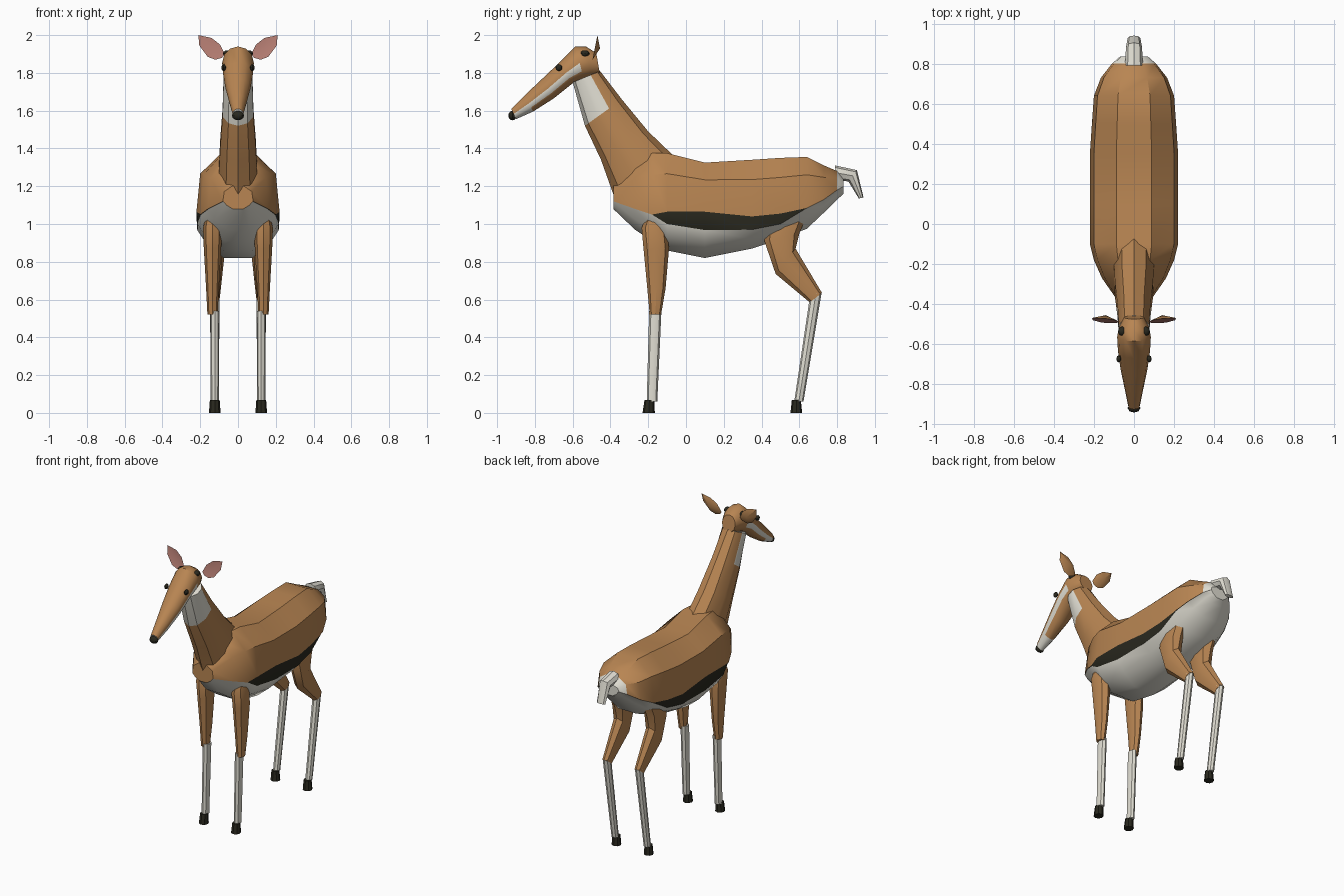
import bpy, bmesh, math
from mathutils import Vector

cube = bpy.data.objects.get("Cube")
if cube:
    bpy.data.objects.remove(cube)


def material(name, *rgb):
    mat = bpy.data.materials.new(name)
    mat.use_nodes = True
    mat.diffuse_color = (*rgb, 1)
    shader = next(n for n in mat.node_tree.nodes if n.type == 'BSDF_PRINCIPLED')
    shader.inputs["Base Color"].default_value = (*rgb, 1)
    shader.inputs["Roughness"].default_value = 0.9
    return mat


TAN, WHITE, DARK, PINK = range(4)
MATERIALS = [material("tan_coat", 0.48, 0.235, 0.085), material("white_coat", 0.75, 0.73, 0.65),
             material("dark_brown", 0.022, 0.021, 0.013), material("inner_ear_pink", 0.45, 0.2, 0.165)]
SIDES = (("left", 1), ("right", -1))


def finish(name, bm, angle=35):
    """Turn a bmesh into a shaded object."""
    bmesh.ops.remove_doubles(bm, verts=bm.verts, dist=0.0005)
    bmesh.ops.recalc_face_normals(bm, faces=bm.faces)
    mesh = bpy.data.meshes.new(name)
    bm.to_mesh(mesh)
    bm.free()
    for mat in MATERIALS:
        mesh.materials.append(mat)
    obj = bpy.data.objects.new(name, mesh)
    bpy.context.collection.objects.link(obj)
    bpy.ops.object.select_all(action='DESELECT')
    obj.select_set(True)
    bpy.context.view_layer.objects.active = obj
    bpy.ops.object.shade_smooth_by_angle(angle=math.radians(angle))
    return obj


def loft(name, rings, paint, angle=35):
    """Skin closed rings of points; paint(segment, strip) picks the colour."""
    bm = bmesh.new()
    loops = [[bm.verts.new(p) for p in ring] for ring in rings]
    count = len(loops[0])
    for i, (a, b) in enumerate(zip(loops, loops[1:])):
        for j in range(count):
            k = (j + 1) % count
            bm.faces.new((a[j], a[k], b[k], b[j])).material_index = paint(i, j)
    bm.faces.new(loops[0]).material_index = paint(0, 0)
    bm.faces.new(loops[-1]).material_index = paint(len(rings) - 2, 0)
    return finish(name, bm, angle)


def tube(name, sections, paint, x=0, sides=8):
    """Loft ellipses, each given by its front and back points and half width."""
    rings = []
    for y0, z0, y1, z1, width in sections:
        mid = Vector((x, (y0 + y1) / 2, (z0 + z1) / 2))
        half = Vector((0, (y0 - y1) / 2, (z0 - z1) / 2))
        turns = [math.tau * j / sides for j in range(sides)]
        rings.append([mid + half * math.cos(t) + Vector((width * math.sin(t), 0, 0)) for t in turns])
    return loft(name, rings, paint)


def ball(name, location, size):
    bm = bmesh.new()
    bmesh.ops.create_uvsphere(bm, u_segments=8, v_segments=6, radius=1)
    for v in bm.verts:
        v.co = Vector(location) + v.co * Vector(size)
    for f in bm.faces:
        f.material_index = DARK
    return finish(name, bm)


# Body: stations of y, half width, back height, flank stripe top and bottom, belly height
stations = [
    (-0.385, 0.08, 1.2, 1.12, 1.12, 1.08),
    (-0.27, 0.16, 1.33, 1.08, 1.08, 0.97),
    (-0.18, 0.2, 1.375, 1.05, 1.05, 0.91),
    (-0.1, 0.22, 1.375, 1.065, 1.0, 0.86),
    (0.1, 0.22, 1.325, 1.065, 0.968, 0.82),
    (0.35, 0.22, 1.34, 1.04, 0.97, 0.87),
    (0.5, 0.21, 1.35, 1.055, 1.0, 0.92),
    (0.64, 0.2, 1.355, 1.085, 1.085, 0.975),
    (0.73, 0.165, 1.31, 1.13, 1.13, 1.06),
    (0.8, 0.11, 1.28, 1.18, 1.18, 1.13),
    (0.835, 0.07, 1.235, 1.2, 1.2, 1.16),
]
body_rings = []
for y, w, top, stripe_top, stripe_low, low in stations:
    half = [(w * 0.4, top), (w * 0.91, top - (top - stripe_top) * 0.35), (w, stripe_top),
            (w * 0.98, stripe_low), (w * 0.76, (stripe_low + low) / 2), (w * 0.35, low)]
    body_rings.append([(x, y, z) for x, z in half] + [(-x, y, z) for x, z in reversed(half)])


def body_paint(segment, strip):
    if segment == len(stations) - 2 or 3 <= strip <= 7:
        return WHITE
    return DARK if strip in (2, 8) else TAN


loft("body", body_rings, body_paint)

# Neck with a white throat patch
tube("neck", [
    (-0.375, 1.13, 0.05, 1.25, 0.11),
    (-0.45, 1.34, -0.2, 1.49, 0.1),
    (-0.535, 1.52, -0.34, 1.66, 0.086),
    (-0.6, 1.75, -0.455, 1.81, 0.08),
], lambda i, j: WHITE if i == 2 and (j < 3 or j > 6) else TAN, sides=10)


# Head with white cheek streaks and a white chin
def head_paint(segment, strip):
    around = min(strip, 11 - strip)
    if segment == 0:
        return WHITE if around < 3 else TAN
    return WHITE if segment < 4 and around == 2 else TAN


tube("head", [
    (-0.9, 1.555, -0.925, 1.61, 0.028),
    (-0.81, 1.595, -0.85, 1.685, 0.045),
    (-0.7, 1.665, -0.76, 1.77, 0.066),
    (-0.6, 1.745, -0.67, 1.855, 0.08),
    (-0.54, 1.765, -0.585, 1.94, 0.084),
    (-0.5, 1.78, -0.53, 1.94, 0.075),
    (-0.455, 1.79, -0.475, 1.905, 0.05),
], head_paint, sides=12)
ball("nose", (0, -0.918, 1.574), (0.032, 0.023, 0.025))

# Tail
tube("tail", [
    (0.79, 1.235, 0.79, 1.31, 0.045),
    (0.86, 1.225, 0.905, 1.285, 0.04),
    (0.915, 1.135, 0.94, 1.14, 0.032),
], lambda i, j: WHITE)

ear_outline = [(0.07, 1.9), (0.095, 1.95), (0.14, 1.985), (0.21, 2.0),
               (0.205, 1.945), (0.16, 1.885), (0.12, 1.87), (0.085, 1.88)]


def ear(name, s):
    """Leaf-shaped ear, pink hollow in front and tan behind."""
    bm = bmesh.new()
    rim = [bm.verts.new((s * x, -0.495 + (z - 1.87) * 0.2, z)) for x, z in ear_outline]
    for y, colour in ((-0.475, PINK), (-0.455, TAN)):
        centre = bm.verts.new((s * 0.14, y, 1.93))
        for a, b in zip(rim, rim[1:] + rim[:1]):
            bm.faces.new((a, b, centre)).material_index = colour
    finish(name, bm)


for label, s in SIDES:
    ear(label + "_ear", s)
    ball(label + "_eye", (s * 0.076, -0.673, 1.828), (0.012, 0.018, 0.018))
    ball(label + "_horn_bud", (s * 0.058, -0.535, 1.902), (0.022, 0.024, 0.018))

    # Front leg: tan upper part, white lower part, dark hoof
    x = s * 0.123
    tube(label + "_front_upper_leg", [
        (-0.2, 1.06, -0.13, 1.06, 0.03),
        (-0.235, 0.98, -0.1, 0.98, 0.05),
        (-0.225, 0.87, -0.09, 0.87, 0.046),
        (-0.205, 0.66, -0.108, 0.66, 0.034),
        (-0.192, 0.52, -0.132, 0.52, 0.027),
    ], lambda i, j: TAN, x=s * 0.135)
    tube(label + "_front_lower_leg", [
        (-0.195, 0.54, -0.13, 0.54, 0.024),
        (-0.208, 0.06, -0.152, 0.06, 0.022),
    ], lambda i, j: WHITE, x=x)
    tube(label + "_front_hoof", [
        (-0.22, 0.067, -0.168, 0.067, 0.026),
        (-0.23, 0, -0.165, 0, 0.031),
    ], lambda i, j: DARK, x=x)

    # Hind leg: angled thigh, white shank, dark hoof
    tube(label + "_thigh", [
        (0.42, 0.98, 0.63, 1.02, 0.05),
        (0.415, 0.91, 0.6, 0.95, 0.055),
        (0.475, 0.735, 0.58, 0.87, 0.048),
        (0.655, 0.585, 0.72, 0.635, 0.027),
    ], lambda i, j: TAN, x=x)
    tube(label + "_shank", [
        (0.658, 0.63, 0.718, 0.635, 0.025),
        (0.573, 0.06, 0.622, 0.06, 0.022),
    ], lambda i, j: WHITE, x=x)
    tube(label + "_hind_hoof", [
        (0.56, 0.067, 0.608, 0.067, 0.026),
        (0.553, 0, 0.615, 0, 0.031),
    ], lambda i, j: DARK, x=x)
